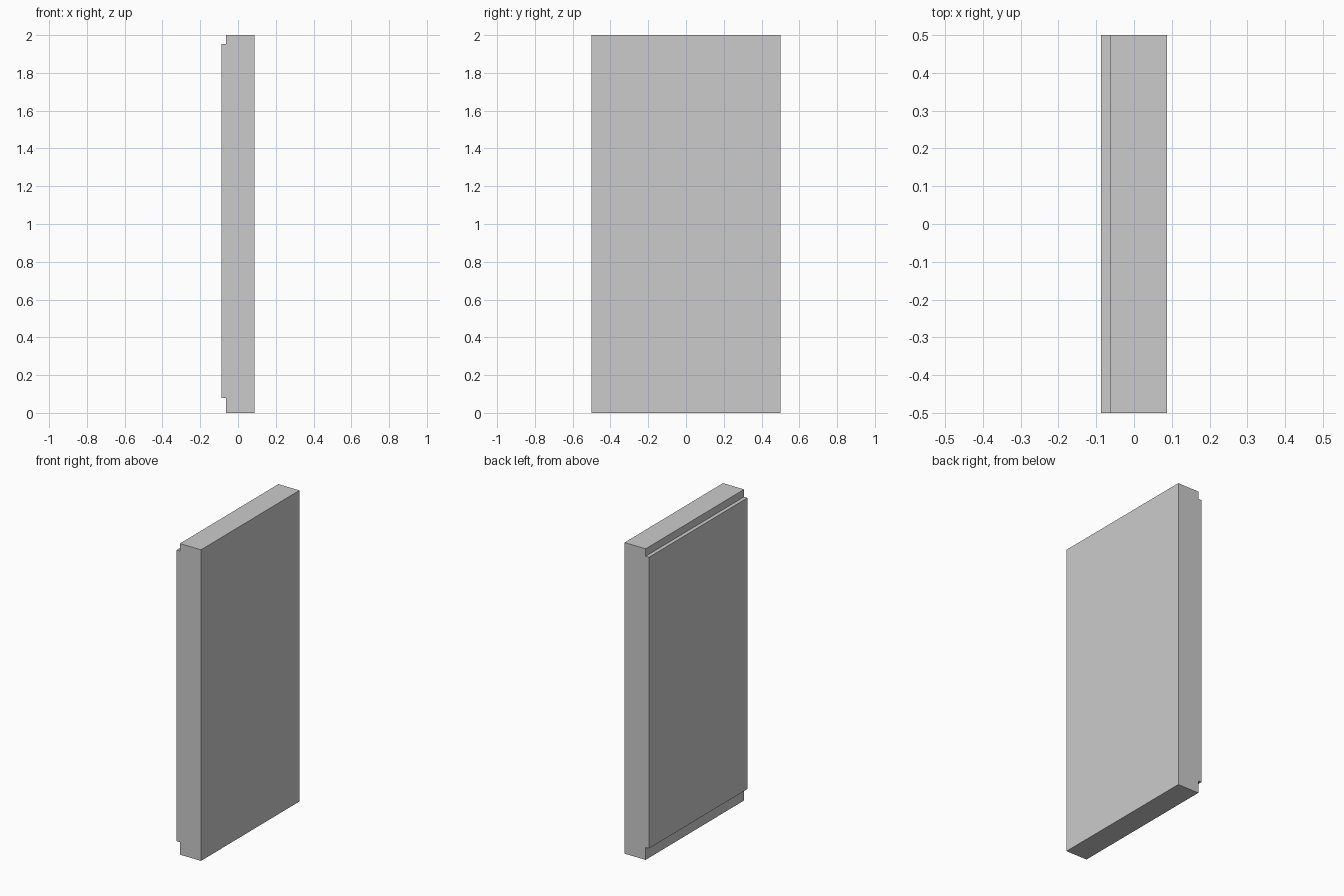
import bpy, bmesh

if "Cube" in bpy.data.objects:
    bpy.data.objects.remove(bpy.data.objects["Cube"])

# Wall panel: stepped cross-section (x, z) extruded along y
BACK, STEP, FRONT = 0.087, -0.063, -0.087
profile = [(STEP, 0), (BACK, 0), (BACK, 2), (STEP, 2),
           (STEP, 1.952), (FRONT, 1.952), (FRONT, 0.08), (STEP, 0.08)]

bm = bmesh.new()
face = bm.faces.new([bm.verts.new((x, -0.5, z)) for x, z in profile])
ext = bmesh.ops.extrude_face_region(bm, geom=[face], use_keep_orig=True)
bmesh.ops.translate(bm, vec=(0, 1, 0),
                    verts=[g for g in ext["geom"] if isinstance(g, bmesh.types.BMVert)])
bmesh.ops.recalc_face_normals(bm, faces=bm.faces)

mesh = bpy.data.meshes.new("wall_panel")
bm.to_mesh(mesh)
bm.free()
bpy.context.collection.objects.link(bpy.data.objects.new("wall_panel", mesh))
